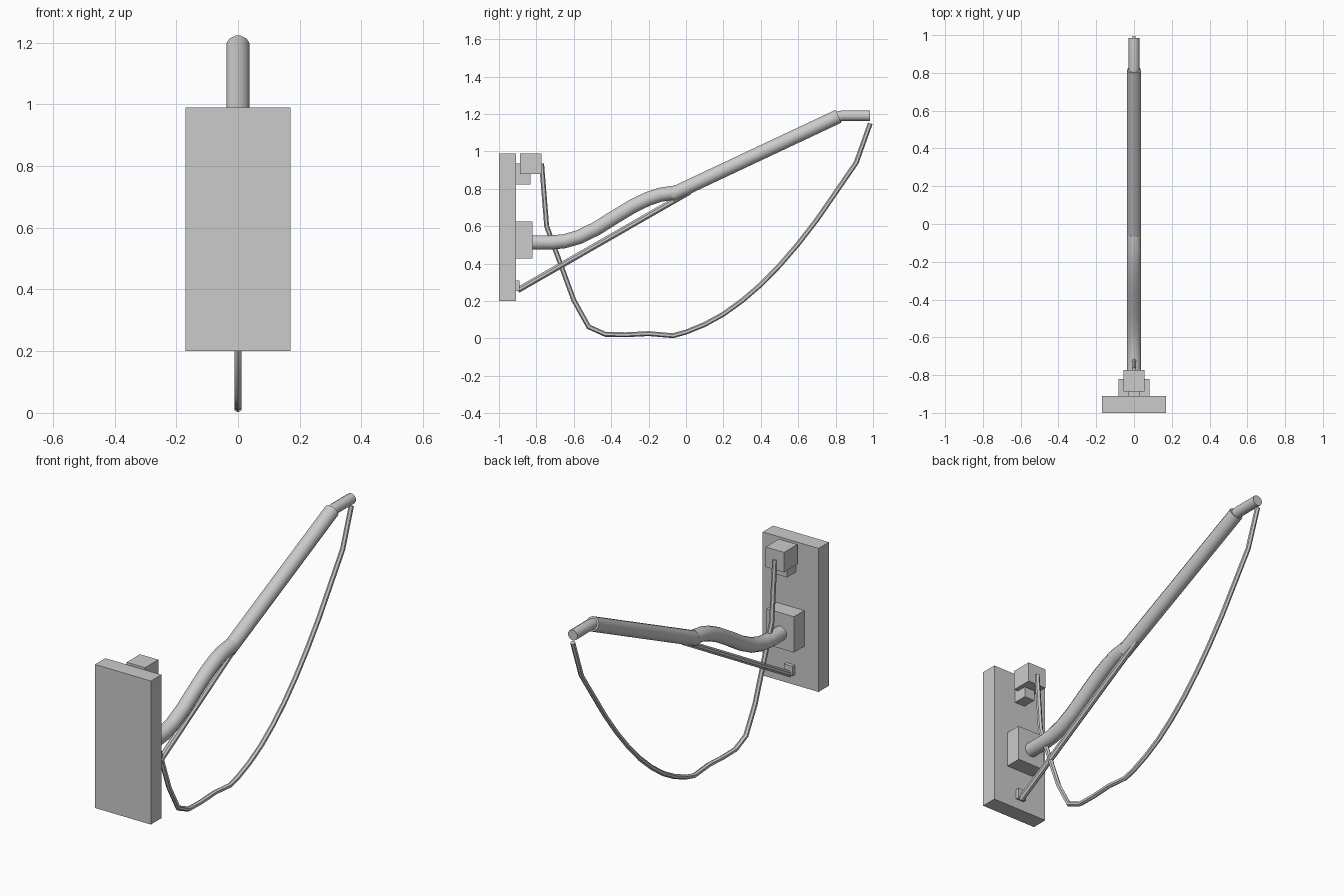
import bpy, bmesh
from math import sin, cos, pi
from mathutils import Vector

cube = bpy.data.objects.get("Cube")
if cube:
    bpy.data.objects.remove(cube, do_unlink=True)

grey = bpy.data.materials.new("plain grey")
grey.use_nodes = True
colour = (0.6, 0.6, 0.6, 1)
grey.diffuse_color = colour
grey.node_tree.nodes["Principled BSDF"].inputs["Base Color"].default_value = colour


def finish(name, bm):
    bmesh.ops.recalc_face_normals(bm, faces=bm.faces)
    mesh = bpy.data.meshes.new(name)
    bm.to_mesh(mesh)
    bm.free()
    mesh.materials.append(grey)
    obj = bpy.data.objects.new(name, mesh)
    bpy.context.collection.objects.link(obj)
    return obj


def box(name, half_width, y, z):
    """Box centred on x = 0, spanning the y and z ranges."""
    bm = bmesh.new()
    bmesh.ops.create_cube(bm, size=1)
    for v in bm.verts:
        v.co = (v.co.x * 2 * half_width, y[v.co.y > 0], z[v.co.z > 0])
    finish(name, bm)


def tube(name, radius, sides, path):
    """Mitred tube along (y, z) points in the x = 0 plane."""
    pts = [Vector((0, y, z)) for y, z in path]
    side = Vector((1, 0, 0))
    bm = bmesh.new()
    rings = []
    for i, p in enumerate(pts):
        before = (p - pts[i - 1]).normalized() if i else None
        after = (pts[i + 1] - p).normalized() if i + 1 < len(pts) else None
        before, after = before or after, after or before
        along = (before + after).normalized()
        up = along.cross(side) / max(along.dot(after), 0.5)
        turns = [2 * pi * (k + 0.5) / sides for k in range(sides)]
        rings.append([bm.verts.new(p + radius * (side * cos(a) + up * sin(a))) for a in turns])
    for a, b in zip(rings, rings[1:]):
        for k in range(sides):
            j = (k + 1) % sides
            bm.faces.new((a[k], a[j], b[j], b[k]))
    bm.faces.new(rings[0])
    bm.faces.new(rings[-1])
    obj = finish(name, bm)
    bpy.context.view_layer.objects.active = obj
    bpy.ops.object.select_all(action='DESELECT')
    obj.select_set(True)
    bpy.ops.object.shade_smooth_by_angle(angle=pi / 5)


# Wall plate and its fittings
box("wall_plate", 0.17, (-1, -0.91), (0.2, 0.99))
box("arm_socket", 0.083, (-0.91, -0.82), (0.428, 0.625))
box("cable_box", 0.056, (-0.888, -0.773), (0.88, 0.99))
box("cable_box_bracket", 0.032, (-0.91, -0.832), (0.823, 0.935))
box("strut_bracket", 0.025, (-0.91, -0.89), (0.255, 0.31))

# Curved lower arm, straight upper arm and tip
tube("curved_arm", 0.039, 12, [
    (-0.82, 0.513), (-0.72, 0.513), (-0.65, 0.52), (-0.57, 0.543), (-0.48, 0.587),
    (-0.38, 0.65), (-0.28, 0.71), (-0.2, 0.748), (-0.14, 0.768), (-0.06, 0.78)])
tube("straight_arm", 0.039, 12, [(-0.08, 0.767), (0.815, 1.188)])
tube("arm_tip", 0.029, 12, [(0.8, 1.184), (0.84, 1.191), (0.985, 1.191)])

# Brace under the arm
tube("brace_strut", 0.017, 8, [(-0.9, 0.258), (0.02, 0.785)])

# Hanging cable from the box to the tip
tube("hanging_cable", 0.013, 6, [
    (-0.772, 0.935), (-0.745, 0.6), (-0.6, 0.205), (-0.52, 0.062), (-0.43, 0.022),
    (-0.32, 0.02), (-0.2, 0.026), (-0.07, 0.015), (0, 0.034), (0.1, 0.075),
    (0.2, 0.13), (0.3, 0.202), (0.4, 0.288), (0.5, 0.39), (0.6, 0.506),
    (0.7, 0.635), (0.8, 0.78), (0.91, 0.94), (0.985, 1.15)])
